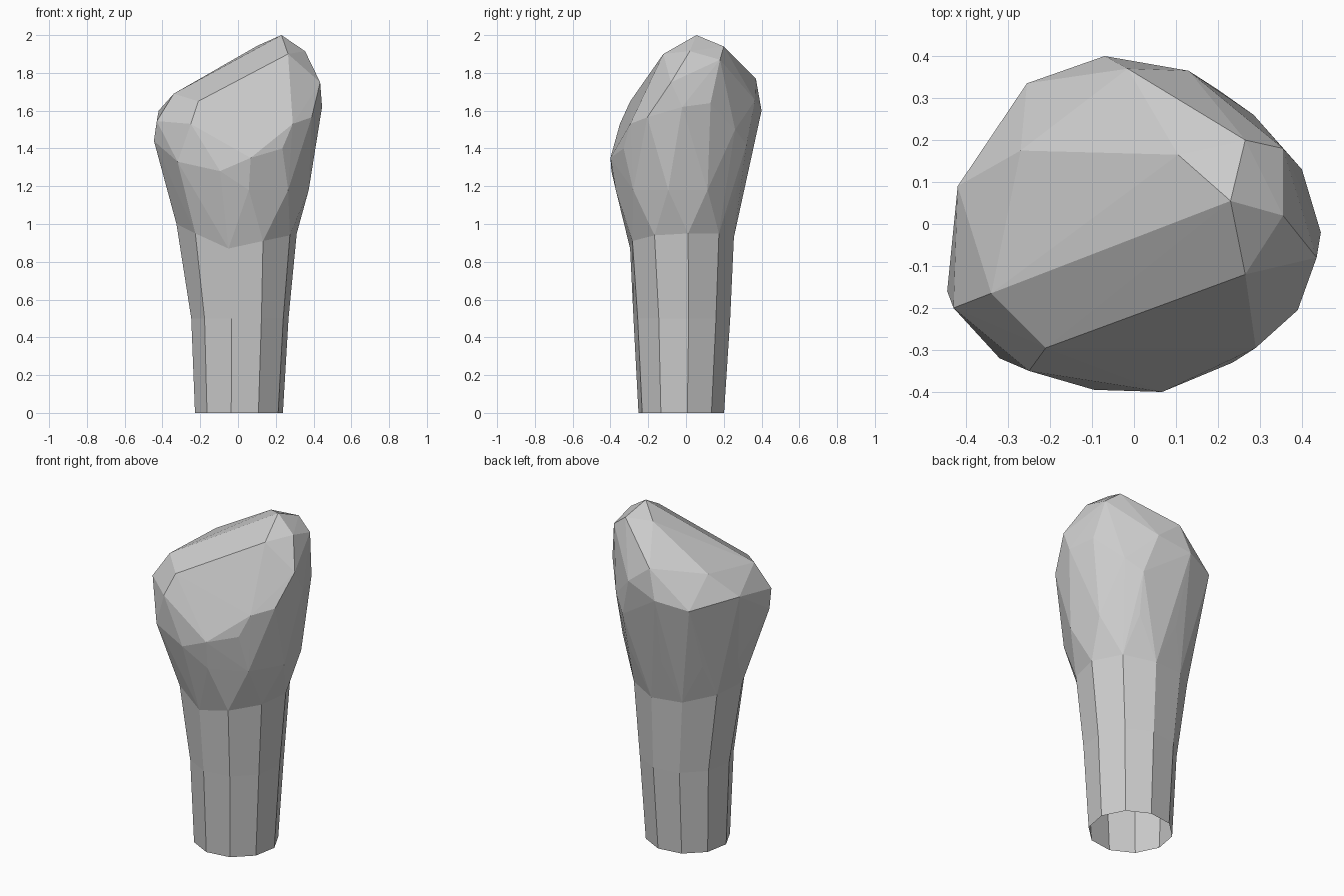
import bpy, bmesh
from math import sin, cos, radians

default_cube = bpy.data.objects.get("Cube")
if default_cube:
    bpy.data.objects.remove(default_cube, do_unlink=True)

SIDES = 10


def ring(center, radius, heights, first_angle=260, flare=0.0, base=0.0):
    """Elliptical ring; raised points move outward by the flare amount."""
    points = []
    for i, height in enumerate(heights):
        angle = radians(first_angle + i * 360 / SIDES)
        grow = flare * (height - base)
        points.append((center[0] + (radius[0] + grow) * cos(angle),
                       center[1] + (radius[1] + grow) * sin(angle),
                       height))
    return points


# Tapered stem: foot, middle and uneven upper rim
foot = ring((.005, -.025), (.235, .23), [0.0] * SIDES)
middle = ring((.01, -.022), (.26, .26), [.5] * SIDES)
rim = ring((0, -.03), (.305, .285),
           [.87, .91, .94, .95, .95, .93, .94, .98, 1.0, .95],
           flare=.3, base=.92)

# Flared neck between stem and head
neck = ring((.005, -.035), (.375, .34), [1.18] * SIDES, first_angle=242)

# Slanted top of the head
crown = [(.23, .055, 2), (.265, .2, 1.94), (.355, .02, 1.915),
         (.265, -.12, 1.9), (.355, .18, 1.87), (.105, .165, 1.945),
         (.02, -.19, 1.78), (-.21, -.295, 1.65), (-.34, -.165, 1.69),
         (-.27, .175, 1.73), (-.015, .37, 1.77)]

# Widest part of the head, by side
right_and_back = [(-.43, -.2, 1.545), (-.445, -.16, 1.44), (-.42, .09, 1.6),
                  (-.255, .335, 1.56), (-.07, .4, 1.6), (.13, .365, 1.655)]
left_side = [(.285, .26, 1.5), (.2, .32, 1.42), (.4, .13, 1.64),
             (.445, -.02, 1.62), (.435, -.08, 1.75), (.39, -.205, 1.565)]
front_side = [(.29, -.295, 1.53), (.235, -.33, 1.4), (.067, -.4, 1.35),
              (-.095, -.395, 1.28), (-.25, -.35, 1.53), (-.32, -.32, 1.33)]

bm = bmesh.new()

# Faceted head wrapped around its points, left open where the stem joins
rim_verts = [bm.verts.new(p) for p in rim]
head_verts = [bm.verts.new(p) for p in
              neck + crown + right_and_back + left_side + front_side]
hull = bmesh.ops.convex_hull(bm, input=rim_verts + head_verts)
hidden = {v for v in hull["geom_interior"] + hull["geom_unused"]
          if isinstance(v, bmesh.types.BMVert)}
joint = set(rim_verts)
under = [f for f in bm.faces if all(v in joint for v in f.verts)]
bmesh.ops.delete(bm, geom=under, context="FACES")
loose = [v for v in hidden if v.is_valid and not v.link_faces]
bmesh.ops.delete(bm, geom=loose, context="VERTS")

# Stem walls with an open foot
loops = [[bm.verts.new(p) for p in points] for points in (foot, middle, rim)]
for lower, upper in zip(loops, loops[1:]):
    for i in range(SIDES):
        j = (i + 1) % SIDES
        bm.faces.new((lower[i], lower[j], upper[j], upper[i]))

bmesh.ops.remove_doubles(bm, verts=bm.verts[:], dist=.001)
bmesh.ops.recalc_face_normals(bm, faces=bm.faces[:])

mesh = bpy.data.meshes.new("stump")
bm.to_mesh(mesh)
bm.free()

# Plain grey surface
grey = bpy.data.materials.new("plain grey")
grey.use_nodes = True
colour = (.6, .6, .6, 1)
grey.diffuse_color = colour
for node in grey.node_tree.nodes:
    if node.type == "BSDF_PRINCIPLED":
        node.inputs["Base Color"].default_value = colour
mesh.materials.append(grey)

stump = bpy.data.objects.new("stump", mesh)
bpy.context.collection.objects.link(stump)
